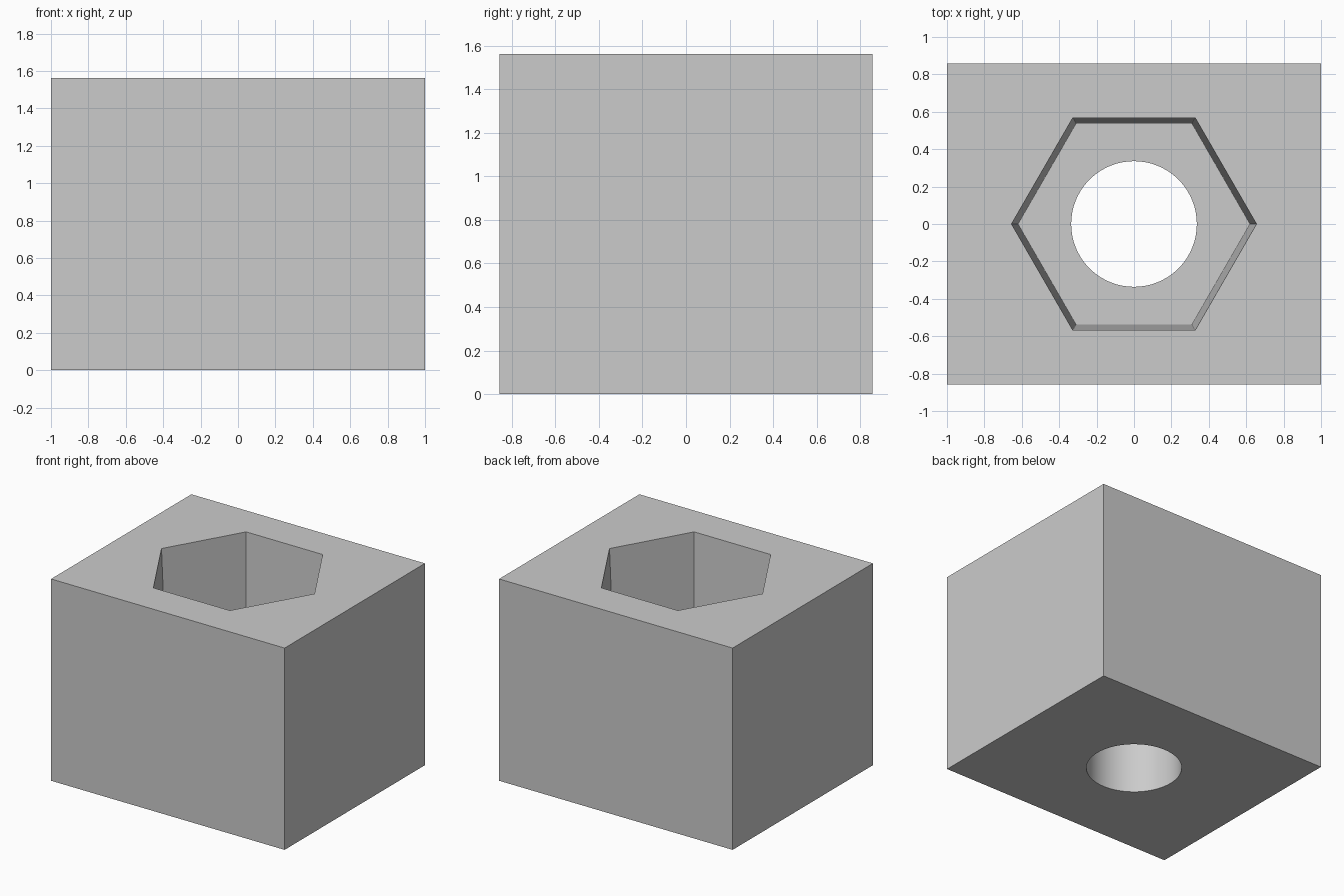
import bpy
import math

default = bpy.data.objects.get("Cube")
if default:
    bpy.data.objects.remove(default, do_unlink=True)

WIDTH, DEPTH, HEIGHT = 2.0, 1.716, 1.562
POCKET_DEPTH = 0.78
POCKET_TOP, POCKET_FLOOR = 0.655, 0.62
BORE = 0.336
MARGIN = 0.1

# Single grey finish
grey = bpy.data.materials.new("plain_grey")
grey.use_nodes = True
colour = (0.6, 0.6, 0.6, 1)
grey.diffuse_color = colour
grey.node_tree.nodes["Principled BSDF"].inputs["Base Color"].default_value = colour

# Rectangular body
bpy.ops.mesh.primitive_cube_add(size=1, location=(0, 0, HEIGHT / 2))
body = bpy.context.object
body.name = "block_body"
body.scale = (WIDTH, DEPTH, HEIGHT)
bpy.ops.object.transform_apply(location=True, rotation=True, scale=True)
body.data.materials.append(grey)


def cut(name, sides, r_bottom, r_top, z_bottom, z_top, turn=0):
    """Subtract an upright prism or frustum from the body."""
    bpy.ops.mesh.primitive_cone_add(
        vertices=sides, radius1=r_bottom, radius2=r_top, depth=z_top - z_bottom,
        location=(0, 0, (z_bottom + z_top) / 2), rotation=(0, 0, turn))
    cutter = bpy.context.object
    cutter.name = name
    cutter.hide_render = True
    cutter.data.materials.append(grey)
    bpy.ops.object.select_all(action="DESELECT")
    body.select_set(True)
    bpy.context.view_layer.objects.active = body
    mod = body.modifiers.new(name, "BOOLEAN")
    mod.operation = "DIFFERENCE"
    mod.solver = "EXACT"
    mod.object = cutter
    bpy.ops.object.modifier_apply(modifier=mod.name)
    bpy.data.objects.remove(cutter, do_unlink=True)


# Tapered hexagonal pocket, corners pointing along x
slope = (POCKET_TOP - POCKET_FLOOR) / POCKET_DEPTH
cut("hex_pocket", 6, POCKET_FLOOR, POCKET_TOP + slope * MARGIN,
    HEIGHT - POCKET_DEPTH, HEIGHT + MARGIN, math.radians(90))

# Round hole through the pocket floor
cut("round_bore", 64, BORE, BORE, -MARGIN, HEIGHT - POCKET_DEPTH + MARGIN)

bpy.ops.object.shade_smooth_by_angle(angle=math.radians(30))
